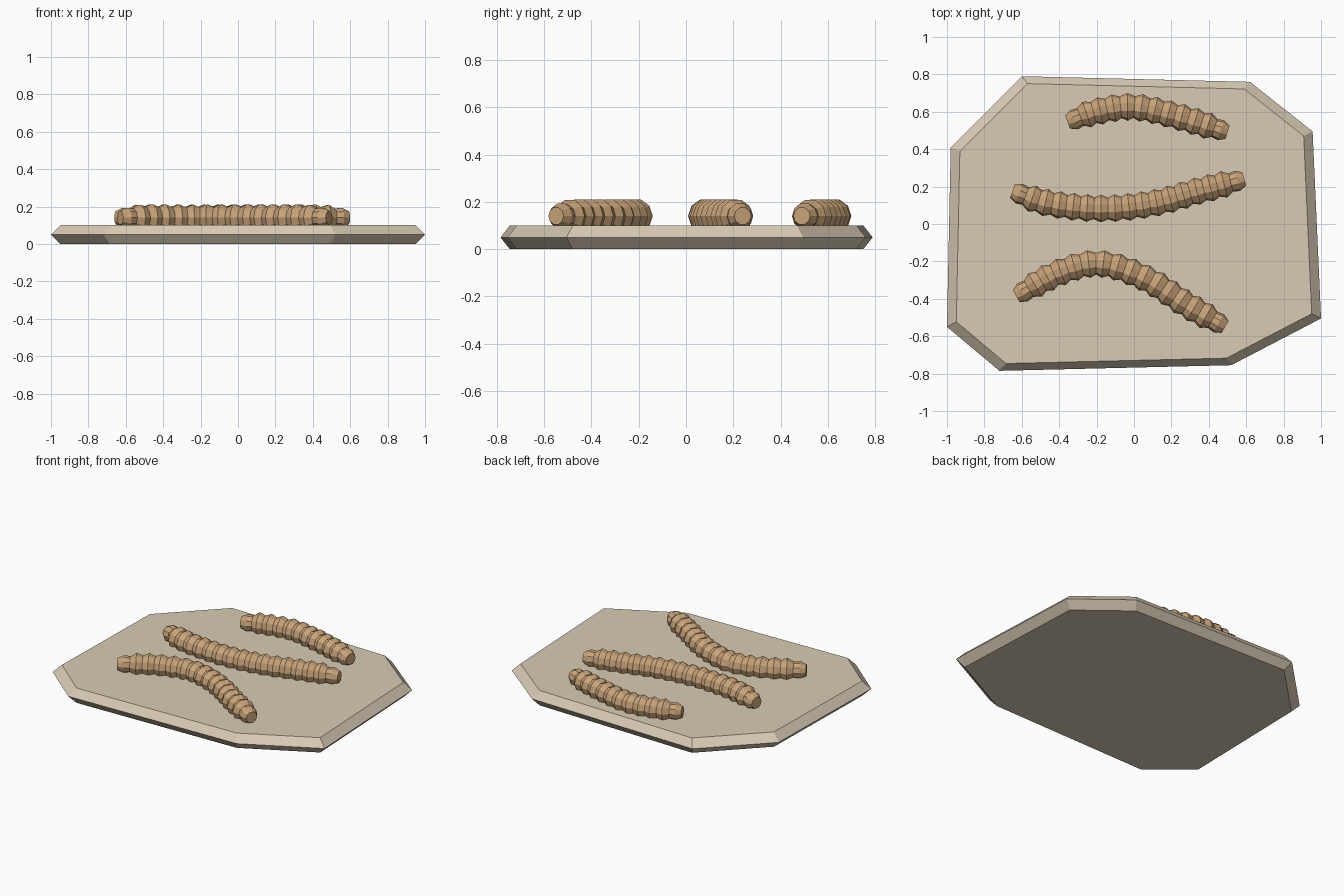
import bpy, bmesh, math
from mathutils import Vector

if "Cube" in bpy.data.objects:
    bpy.data.objects.remove(bpy.data.objects["Cube"])


def material(name, color):
    m = bpy.data.materials.new(name)
    m.diffuse_color = (*color, 1)
    m.use_nodes = True
    m.node_tree.nodes["Principled BSDF"].inputs["Base Color"].default_value = m.diffuse_color
    return m


def loft(name, rings, mat):
    """Closed, flat-shaded skin over a list of point rings."""
    bm = bmesh.new()
    vs = [[bm.verts.new(p) for p in r] for r in rings]
    n = len(vs[0])
    for a, b in zip(vs, vs[1:]):
        for i in range(n):
            j = (i + 1) % n
            bm.faces.new((a[i], a[j], b[j], b[i]))
    bm.faces.new(vs[0][::-1])
    bm.faces.new(vs[-1])
    bmesh.ops.recalc_face_normals(bm, faces=bm.faces)
    me = bpy.data.meshes.new(name)
    bm.to_mesh(me)
    bm.free()
    me.materials.append(mat)
    ob = bpy.data.objects.new(name, me)
    bpy.context.collection.objects.link(ob)
    return ob


def smooth_path(pts, steps=40):
    """Catmull-Rom curve through the points."""
    p = [Vector(q) for q in pts]
    p = [2 * p[0] - p[1]] + p + [2 * p[-1] - p[-2]]
    out = []
    for a, b, c, d in zip(p, p[1:], p[2:], p[3:]):
        for s in range(steps):
            t = s / steps
            out.append(0.5 * (2 * b + (c - a) * t + (2 * a - 5 * b + 4 * c - d) * t * t
                              + (3 * b - a - 3 * c + d) * t ** 3))
    return out + [p[-2]]


def resample(pts, n):
    """n + 1 evenly spaced points along a polyline."""
    dist = [0]
    for a, b in zip(pts, pts[1:]):
        dist.append(dist[-1] + (b - a).length)
    out, k = [], 0
    for i in range(n + 1):
        d = dist[-1] * i / n
        while k < len(pts) - 2 and dist[k + 1] < d:
            k += 1
        out.append(pts[k].lerp(pts[k + 1], (d - dist[k]) / (dist[k + 1] - dist[k])))
    return out


def grub(name, pts, bumps, mat, sides=10, per=4, z=0.14):
    """Ribbed, slightly curved body with tapered ends."""
    path = resample(smooth_path(pts), bumps * per)
    last = len(path) - 1
    rings = []
    for i, c in enumerate(path):
        t = (path[min(i + 1, last)] - path[max(i - 1, 0)]).normalized()
        side = Vector((-t.y, t.x))
        rib = 0.5 - 0.5 * math.cos(2 * math.pi * i / per)
        end = min(i, last - i) / (per * 1.6)
        taper = 0.64 + 0.36 * min(1, end)
        r = (0.058 + 0.016 * rib) * taper
        ring = []
        for k in range(sides):
            a = 2 * math.pi * (k + 0.5) / sides + math.pi / 2
            q = c + side * r * math.cos(a)
            ring.append((q.x, q.y, z + r * math.sin(a)))
        rings.append(ring)
    return loft(name, rings, mat)


stone = material("tan_slab", (0.69, 0.60, 0.46))
brown = material("grub_brown", (0.58, 0.37, 0.19))

# Irregular eight-sided slab, bevelled above and below its widest line
outline = [(-0.98, 0.41), (-0.60, 0.79), (0.62, 0.76), (0.955, 0.495),
           (1.0, -0.505), (0.52, -0.755), (-0.72, -0.785), (-1.0, -0.55)]
loft("slab", [[(x * s, y * s, z) for x, y in outline]
              for s, z in ((0.95, 0), (1, 0.05), (0.95, 0.1))], stone)

# Three ribbed grubs lying on the slab
grub("back_grub", [(-0.355, 0.545), (-0.2, 0.60), (0, 0.625), (0.25, 0.57), (0.50, 0.49)], 12, brown)
grub("middle_grub", [(-0.65, 0.175), (-0.45, 0.11), (-0.17, 0.083), (0.1, 0.11), (0.35, 0.178),
                     (0.59, 0.24)], 17, brown)
grub("front_grub", [(-0.63, -0.385), (-0.4, -0.26), (-0.18, -0.213), (0.06, -0.29), (0.28, -0.43),
                    (0.487, -0.55)], 16, brown)
